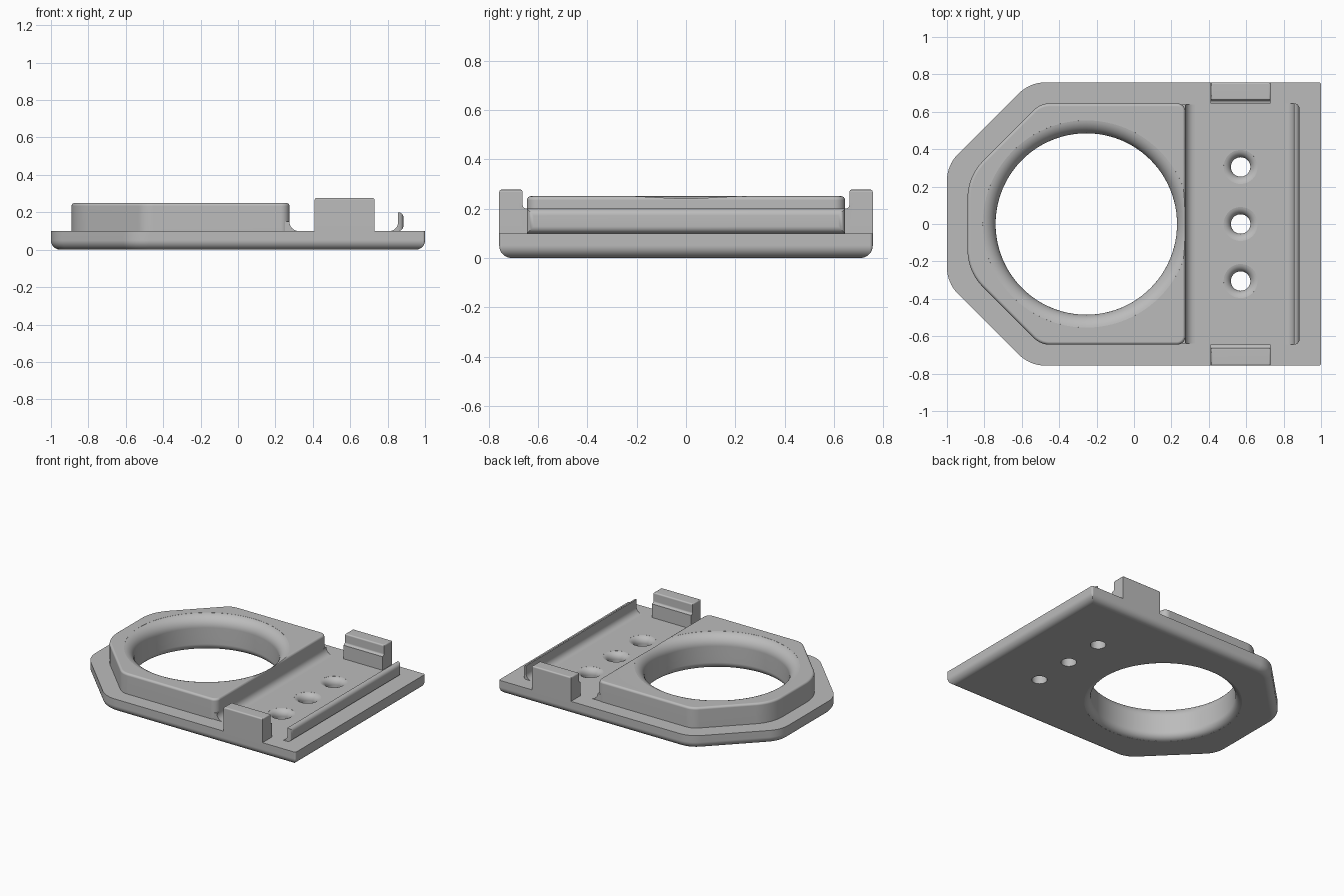
import bpy, bmesh, math
from mathutils import Vector

cube = bpy.data.objects.get("Cube")
if cube:
    bpy.data.objects.remove(cube)

grey = bpy.data.materials.new("plain_grey")
grey.use_nodes = True
colour = (0.5, 0.5, 0.5, 1)
grey.diffuse_color = colour
grey.node_tree.nodes["Principled BSDF"].inputs["Base Color"].default_value = colour


def make(name, bm):
    bmesh.ops.recalc_face_normals(bm, faces=bm.faces)
    mesh = bpy.data.meshes.new(name)
    bm.to_mesh(mesh)
    bm.free()
    mesh.materials.append(grey)
    ob = bpy.data.objects.new(name, mesh)
    bpy.context.collection.objects.link(ob)
    return ob


def arc(cx, cy, r, start, end, steps=8):
    angles = [math.radians(start + (end - start) * i / steps) for i in range(steps + 1)]
    return [(cx + r * math.cos(a), cy + r * math.sin(a)) for a in angles]


def loft(bm, rings):
    """Skin closed rings of equal length and cap both ends."""
    rings = [[bm.verts.new(p) for p in ring] for ring in rings]
    for a, b in zip(rings, rings[1:]):
        for i in range(len(a)):
            j = (i + 1) % len(a)
            bm.faces.new((a[i], a[j], b[j], b[i]))
    bm.faces.new(rings[0])
    bm.faces.new(rings[-1])


def rounded(corners, inset, steps=10):
    """Counter-clockwise convex outline, moved inward, with rounded corners."""
    pts = []
    n = len(corners)
    for i, (x, y, r) in enumerate(corners):
        p = Vector((x, y))
        d0 = (p - Vector(corners[i - 1][:2])).normalized()
        d1 = (Vector(corners[(i + 1) % n][:2]) - p).normalized()
        n0, n1 = Vector((-d0.y, d0.x)), Vector((-d1.y, d1.x))
        miter = (n0 + n1) / (1 + n0.dot(n1))
        r = max(r - inset, 0.003)
        centre = p + miter * (inset + r)
        a0 = math.atan2(-n0.y, -n0.x)
        turn = math.atan2(d0.cross(d1), d0.dot(d1))
        for k in range(steps + 1):
            a = a0 + turn * k / steps
            pts.append((centre.x + r * math.cos(a), centre.y + r * math.sin(a)))
    return pts


def slab(name, half, profile):
    """Symmetric slab from half an outline and (inset, z) layers."""
    corners = half + [(x, -y, r) for x, y, r in reversed(half)]
    bm = bmesh.new()
    loft(bm, [[(x, y, z) for x, y in rounded(corners, d)] for d, z in profile])
    return make(name, bm)


def prism(name, profile, place, lo, hi, bevel_rule=None, width=0.01):
    bm = bmesh.new()
    loft(bm, [[place(u, v, t) for u, v in profile] for t in (lo, hi)])
    if bevel_rule:
        edges = [e for e in bm.edges if all(bevel_rule(v.co) for v in e.verts)]
        bmesh.ops.bevel(bm, geom=edges, offset=width, segments=4, profile=0.5, affect='EDGES')
    return make(name, bm)


def cut(ob, x, y, profile, segments=96):
    """Cut a turned (radius, z) profile out of an object."""
    turns = [2 * math.pi * i / segments for i in range(segments)]
    bm = bmesh.new()
    loft(bm, [[(x + r * math.cos(a), y + r * math.sin(a), z) for a in turns] for r, z in profile])
    cutter = make("hole_cutter", bm)
    cutter.hide_render = True
    mod = ob.modifiers.new("hole", 'BOOLEAN')
    mod.operation, mod.solver, mod.object = 'DIFFERENCE', 'EXACT', cutter
    bpy.context.view_layer.objects.active = ob
    bpy.ops.object.modifier_apply(modifier=mod.name)
    bpy.data.objects.remove(cutter)


# Base plate with a rounded lower rim
plate = slab("base_plate",
             [(1, 0.757, 0.012), (-0.557, 0.757, 0.2), (-1, 0.315, 0.2)],
             arc(0.05, 0.05, 0.05, 270, 180) + [(0, 0.1)])

# Raised ring body with a softened top edge
ring = slab("raised_ring",
            [(0.275, 0.645, 0.045), (-0.5, 0.645, 0.12), (-0.89, 0.255, 0.28)],
            [(0, 0.1)] + arc(0.016, 0.234, 0.016, 180, 90, 4))

# Large flared opening
bore = 0.485
opening = ([(bore + 0.05, -0.1)] + arc(bore + 0.05, 0.05, 0.05, 262, 180)
           + arc(bore + 0.08, 0.17, 0.08, 180, 98, 12) + [(bore + 0.08, 0.4)])
for part in (plate, ring):
    cut(part, -0.255, 0, opening)

# Three countersunk holes
screw = [(0.052, -0.1)] + arc(0.097, 0.055, 0.045, 180, 98) + [(0.097, 0.3)]
for y in (-0.305, 0, 0.305):
    cut(plate, 0.57, y, screw, 48)

along_y = lambda u, v, t: (u, t, v)

# Concave fillet at the foot of the ring
foot = prism("ring_foot_fillet",
             [(0.235, 0.1), (0.235, 0.15)] + arc(0.325, 0.15, 0.05, 180, 270),
             along_y, -0.64, 0.64)

# End lip with a concave fillet and rounded outer corners
lip = prism("end_lip",
            arc(0.81, 0.145, 0.045, 270, 360) + [(0.855, 0.2), (0.885, 0.2), (0.885, 0.1)],
            along_y, -0.645, 0.645,
            lambda c: c.x > 0.88 and abs(c.y) > 0.64, 0.028)
# keep only the upright corner edges rounded

# Pair of stepped side clips
clip_profile = ([(0.757, 0.1), (0.757, 0.277), (0.662, 0.277)]
                + arc(0.647, 0.215, 0.015, 0, -90, 4)[:-1] + [(0.643, 0.2), (0.643, 0.1)])
clips = [prism(side + "_clip", clip_profile,
               lambda u, v, t, s=s: (t, s * u, v), 0.41, 0.73,
               lambda c: c.z > 0.27)
         for side, s in (("left_side", 1), ("right_side", -1))]

# Smooth rounded surfaces, keep hard edges
for ob in [plate, ring, foot, lip] + clips:
    bpy.ops.object.select_all(action='DESELECT')
    ob.select_set(True)
    bpy.context.view_layer.objects.active = ob
    bpy.ops.object.shade_smooth_by_angle(angle=math.radians(30))
    mod = ob.modifiers.new("even_shading", 'WEIGHTED_NORMAL')
    mod.keep_sharp = True
